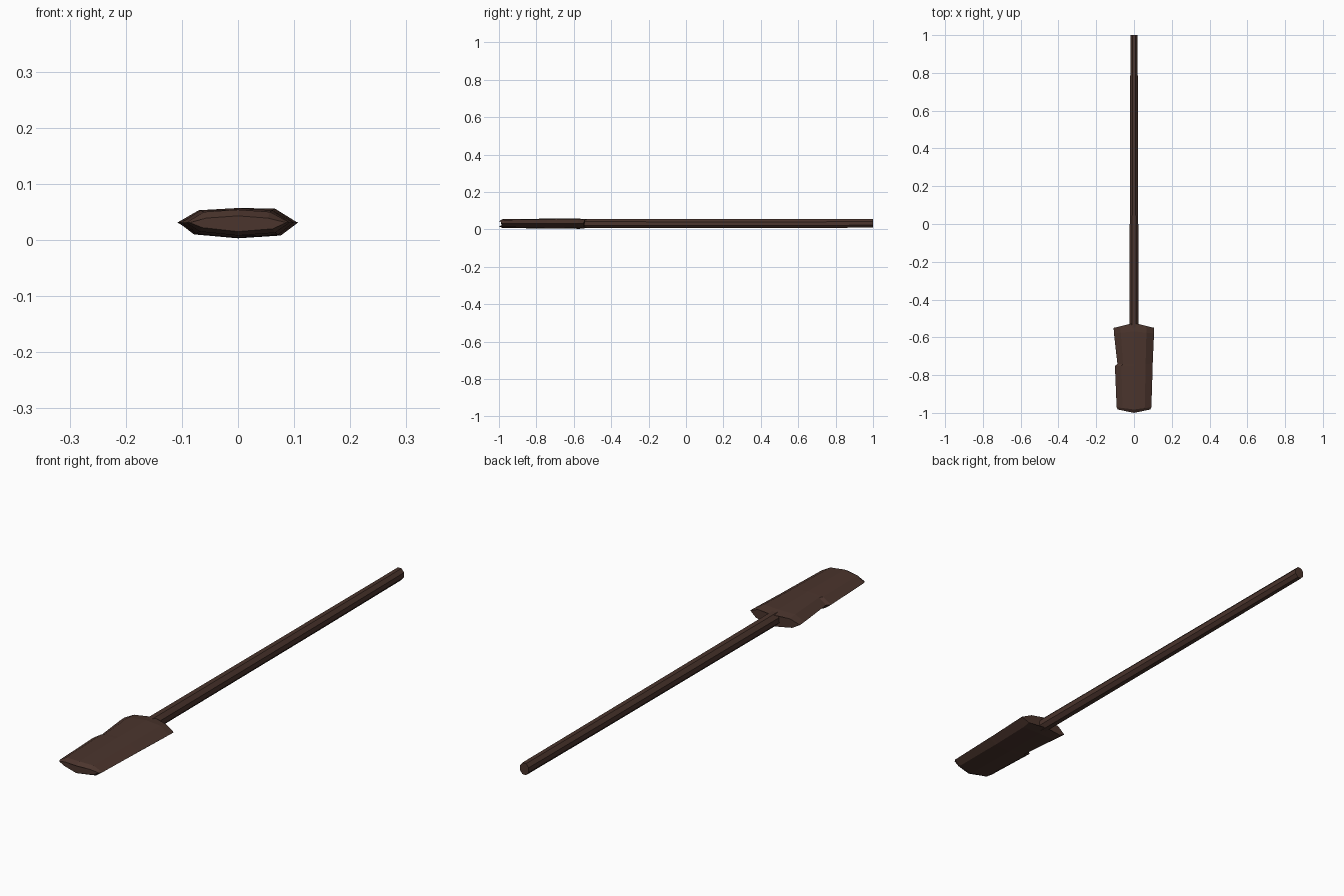
import bpy, bmesh, math

if "Cube" in bpy.data.objects:
    bpy.data.objects.remove(bpy.data.objects["Cube"])

wood = bpy.data.materials.new("dark_brown_wood")
wood.diffuse_color = (0.07, 0.035, 0.026, 1)
wood.use_nodes = True
wood.node_tree.nodes["Principled BSDF"].inputs["Base Color"].default_value = wood.diffuse_color


def loft(name, rings):
    """Skin a list of closed rings and close both ends."""
    bm = bmesh.new()
    loops = [[bm.verts.new(p) for p in r] for r in rings]
    n = len(loops[0])
    for a, b in zip(loops, loops[1:]):
        for i in range(n):
            j = (i + 1) % n
            bm.faces.new((a[i], a[j], b[j], b[i]))
    bm.faces.new(loops[0])
    bm.faces.new(loops[-1])
    bmesh.ops.recalc_face_normals(bm, faces=bm.faces)
    me = bpy.data.meshes.new(name)
    bm.to_mesh(me)
    bm.free()
    me.materials.append(wood)
    ob = bpy.data.objects.new(name, me)
    bpy.context.collection.objects.link(ob)
    return ob


# Shaft: slightly tapered octagonal pole
def shaft_ring(y, rx, z0, z1):
    k = 1 / math.cos(math.pi / 8)
    return [(rx * k * math.cos(math.pi / 8 + i * math.pi / 4), y,
             (z0 + z1) / 2 + (z1 - z0) / 2 * k * math.sin(math.pi / 8 + i * math.pi / 4))
            for i in range(8)]


loft("shaft", [shaft_ring(-0.6, 0.024, 0.006, 0.055),
               shaft_ring(-0.5, 0.024, 0.006, 0.055),
               shaft_ring(0.5, 0.021, 0.007, 0.054),
               shaft_ring(1.0, 0.019, 0.009, 0.054)])


# Blade: hand-carved lens section, ends bowed by "bow"
def blade_ring(y, left, right, top, bottom, bow, crown=0.0):
    zm = 0.031
    pts = [(-left, zm), (-0.66 * left, top - 0.004), (0, top),
           (0.62 * right, top - 0.004 + crown), (right, zm),
           (0.72 * right, bottom + 0.005), (0, bottom), (-0.74 * left, bottom + 0.007)]
    return [(x, y + bow * (1 - abs(x) / max(left, right)), z) for x, z in pts]


loft("blade", [
    blade_ring(-0.550, 0.108, 0.107, 0.053, 0.008, 0.026),
    blade_ring(-0.580, 0.106, 0.106, 0.057, 0.003, 0.012, 0.003),
    blade_ring(-0.740, 0.088, 0.099, 0.057, 0.004, 0),
    blade_ring(-0.752, 0.101, 0.099, 0.057, 0.004, 0),
    blade_ring(-0.970, 0.092, 0.092, 0.054, 0.008, -0.012),
    blade_ring(-0.982, 0.086, 0.086, 0.043, 0.015, -0.018),
])
